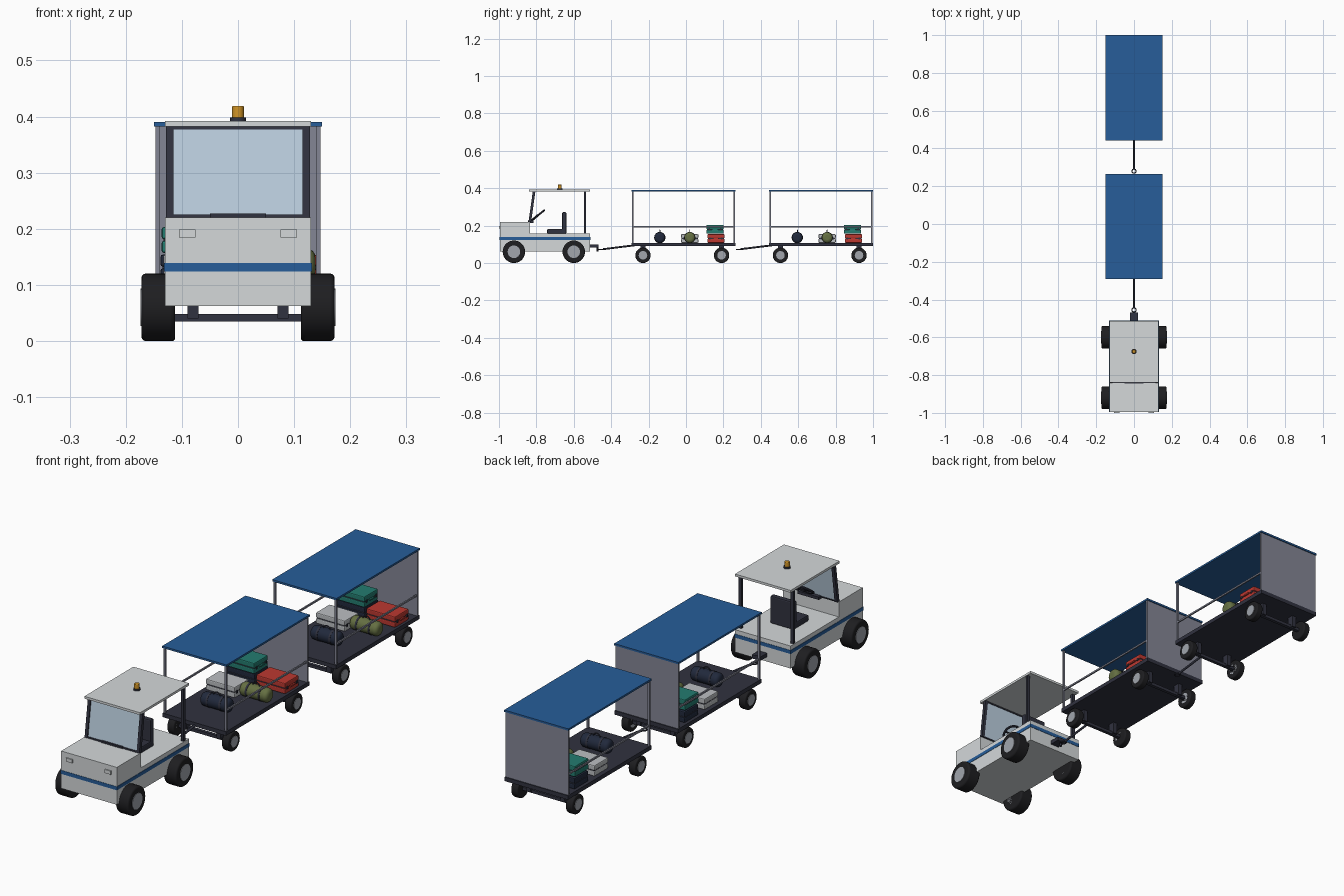
import bpy
from math import radians, pi
from mathutils import Vector

cube = bpy.data.objects.get("Cube")
if cube:
    bpy.data.objects.remove(cube, do_unlink=True)


def material(name, r, g, b):
    mat = bpy.data.materials.new(name)
    mat.use_nodes = True
    mat.diffuse_color = (r, g, b, 1)
    mat.node_tree.nodes["Principled BSDF"].inputs["Base Color"].default_value = (r, g, b, 1)
    return mat


WHITE = material("white_paint", .66, .69, .7)
BLUE = material("blue_paint", .02, .11, .32)
DARK = material("dark_steel", .03, .032, .05)
STEEL = material("grey_steel", .23, .24, .3)
HUB = material("hub_metal", .36, .38, .42)
TYRE = material("rubber", .013, .013, .015)
GLASS = material("glass", .5, .62, .74)
AMBER = material("amber", .64, .3, .02)
RED = material("red_case", .5, .04, .03)
TEAL = material("teal_case", .017, .2, .16)
NAVY = material("navy_fabric", .015, .022, .045)
OLIVE = material("olive_fabric", .13, .16, .055)
SILVER = material("silver_case", .5, .52, .54)


def finish(name, mat, bevel=0, segments=2, smooth=False):
    ob = bpy.context.object
    ob.name = name
    ob.data.materials.append(mat)
    if smooth:
        bpy.ops.object.shade_smooth_by_angle(angle=radians(40))
    if bevel:
        mod = ob.modifiers.new("bevel", 'BEVEL')
        mod.width, mod.segments = bevel, segments
        mod.limit_method, mod.angle_limit = 'ANGLE', radians(50)
    return ob


def box(name, mat, x, y, z, bevel=0):
    """Box from (low, high) ranges on each axis."""
    ranges = (x, y, z)
    bpy.ops.mesh.primitive_cube_add(size=1, location=[(a + b) / 2 for a, b in ranges])
    ob = bpy.context.object
    ob.scale = [b - a for a, b in ranges]
    bpy.ops.object.transform_apply(location=False, rotation=False, scale=True)
    return finish(name, mat, bevel)


def rod(name, mat, start, end, radius, sides=24, bevel=0, segments=2):
    a, b = Vector(start), Vector(end)
    bpy.ops.mesh.primitive_cylinder_add(vertices=sides, radius=radius,
                                        depth=(b - a).length, location=(a + b) / 2)
    bpy.context.object.rotation_euler = (b - a).to_track_quat('Z', 'Y').to_euler()
    return finish(name, mat, bevel, segments, sides > 8)


def ring(name, mat, centre, major, minor, rotation=(0, 0, 0)):
    bpy.ops.mesh.primitive_torus_add(location=centre, rotation=rotation, major_radius=major,
                                     minor_radius=minor, major_segments=28, minor_segments=8)
    return finish(name, mat, smooth=True)


def slab(name, mat, x, path, thick):
    """Leaning panel across x, following two (y, z) points."""
    (y0, z0), (y1, z1) = path
    ob = box(name, mat, x, (-thick / 2, thick / 2), (0, 1))
    for v in ob.data.vertices:
        t = v.co.z + .5
        v.co.y += y0 + (y1 - y0) * t
        v.co.z = z0 + (z1 - z0) * t
    ob.location = ((x[0] + x[1]) / 2, 0, 0)
    return ob


def wheel(name, side, y, radius, inner, outer):
    rod(name + "_tyre", TYRE, (side * inner, y, radius), (side * outer, y, radius),
        radius, 36, radius * .12, 3)
    rod(name + "_hub", HUB, (side * inner, y, radius), (side * (outer + .002), y, radius),
        radius * .56, 24)


SIDES = (("left", 1), ("right", -1))


def tractor():
    # Body, bonnet and stripe
    box("tractor_body", WHITE, (-.13, .13), (-.995, -.513), (.062, .157))
    box("bonnet", WHITE, (-.13, .13), (-.995, -.835), (.157, .22))
    box("body_stripe", BLUE, (-.1315, .1315), (-.9965, -.5115), (.124, .139))
    # Cab
    box("cab_roof", WHITE, (-.13, .13), (-.84, -.513), (.382, .392))
    slab("windscreen", GLASS, (-.115, .115), ((-.835, .22), (-.812, .382)), .005)
    slab("windscreen_sill", DARK, (-.115, .115), ((-.836, .22), (-.835, .225)), .012)
    slab("windscreen_header", DARK, (-.115, .115), ((-.813, .377), (-.812, .382)), .01)
    box("dash_panel", DARK, (-.05, .05), (-.845, -.815), (.215, .227))
    for label, s in SIDES:
        xs = sorted((s * .115, s * .128))
        slab(label + "_front_pillar", DARK, xs, ((-.835, .22), (-.812, .384)), .014)
        box(label + "_rear_pillar", DARK, xs, (-.546, -.534), (.155, .384))
        box(label + "_headlight", WHITE, sorted((s * .076, s * .105)), (-1, -.99), (.184, .199))
        wheel(label + "_front_wheel", s, -.92, .06, .112, .172)
        wheel(label + "_rear_wheel", s, -.6, .06, .112, .172)
    # Beacon
    rod("beacon_base", DARK, (0, -.675, .39), (0, -.675, .398), .014)
    rod("beacon_lamp", AMBER, (0, -.675, .397), (0, -.675, .419), .0105, 24, .002)
    # Driver controls and seat
    rod("steering_column", DARK, (0, -.845, .21), (0, -.79, .257), .006, 12)
    ring("steering_wheel", DARK, (0, -.788, .258), .038, .005, (radians(38), 0, 0))
    rod("steering_spoke", DARK, (-.037, -.788, .258), (.037, -.788, .258), .004, 8)
    box("seat_cushion", DARK, (-.055, .055), (-.742, -.64), (.155, .182), .005)
    box("seat_back", DARK, (-.055, .055), (-.662, -.64), (.165, .272), .005)
    # Tow hitch
    box("tow_hitch", DARK, (-.02, .02), (-.515, -.468), (.082, .098))
    rod("hitch_pin", DARK, (0, -.474, .062), (0, -.474, .1), .005, 12)


def suitcase(name, mat, x, y, z):
    # Two shells with a recessed seam, two latches and a handle
    w, d, h = .068, .046, .046
    for label, low in (("lower", 0), ("upper", h / 2 + .0015)):
        box(f"{name}_{label}_shell", mat, (x - w, x + w), (y - d, y + d),
            (z + low, z + low + h / 2 - .0015), .004)
    box(name + "_seam", DARK, (x - w + .003, x + w - .003), (y - d + .003, y + d - .003),
        (z + .018, z + .028))
    for s in (-1, 1):
        box(name + "_latch", DARK, (x + w - .002, x + w + .003),
            (y + s * .032 - .004, y + s * .032 + .004), (z + .017, z + .029))
    box(name + "_handle", mat, (x + w, x + w + .006), (y - .015, y + .015), (z + .02, z + .026))


def duffel(name, mat, x, y, z):
    rod(name, mat, (x - .066, y, z), (x + .066, y, z), .029, 28, .016, 4)
    for s in (-1, 1):
        cx = x + s * .03
        rod(name + "_strap", DARK, (cx - .004, y, z), (cx + .004, y, z), .0302, 28)
    ring(name + "_handle", DARK, (x, y, z + .025), .016, .0025, (pi / 2, 0, 0))


def cart(name, y):
    front, back = y - .292, y + .265
    # Deck, canopy and back panel
    box(name + "_deck", DARK, (-.148, .148), (front, back), (.09, .107))
    box(name + "_canopy", BLUE, (-.15, .15), (front, back), (.382, .39))
    box(name + "_back_panel", STEEL, (-.146, .146), (back - .012, back - .004), (.107, .382))
    for label, s in SIDES:
        part = f"{name}_{label}"
        xs = sorted((s * .139, s * .147))
        for end, py in (("front", front + .004), ("back", back - .012)):
            box(f"{part}_{end}_post", STEEL, xs, (py, py + .008), (.107, .382))
        box(part + "_side_rail", STEEL, sorted((s * .14, s * .146)),
            (front + .006, back - .006), (.19, .197))
        for end, wy in (("front", y - .23), ("back", y + .19)):
            wheel(f"{part}_{end}_wheel", s, wy, .041, .112, .143)
            box(f"{part}_{end}_bracket", DARK, sorted((s * .07, s * .09)),
                (wy - .014, wy + .014), (.04, .092))
    for end, wy in (("front", y - .23), ("back", y + .19)):
        box(f"{name}_{end}_axle", DARK, (-.115, .115), (wy - .007, wy + .007), (.035, .048))
    # Drawbar with towing eye
    rod(name + "_drawbar", DARK, (0, y - .444, .074), (0, front + .02, .095), .005, 12)
    ring(name + "_towing_eye", DARK, (0, y - .455, .072), .011, .003)
    # Luggage
    suitcase(name + "_red_case", RED, .072, y + .16, .108)
    suitcase(name + "_navy_case", NAVY, -.07, y + .16, .108)
    suitcase(name + "_teal_case", TEAL, -.068, y + .155, .157)
    suitcase(name + "_silver_case", SILVER, -.065, y + .02, .108)
    duffel(name + "_olive_duffel", OLIVE, .072, y + .02, .136)
    duffel(name + "_navy_duffel", NAVY, 0, y - .14, .136)


tractor()
cart("first_cart", 0)
cart("second_cart", .735)
